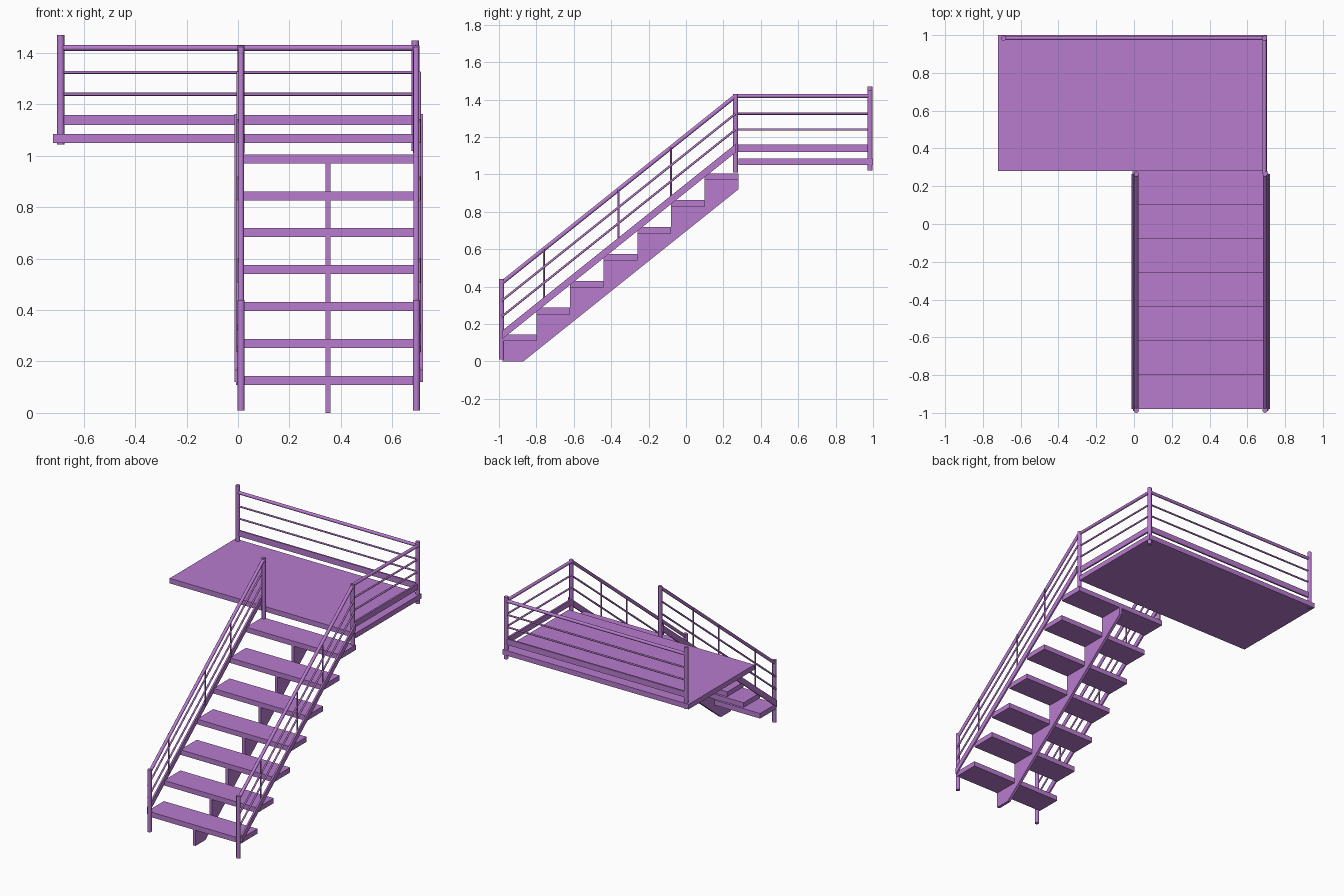
import bpy, bmesh
from mathutils import Vector

if "Cube" in bpy.data.objects:
    bpy.data.objects.remove(bpy.data.objects["Cube"])

mat = bpy.data.materials.new("purple")
mat.diffuse_color = (0.48, 0.2, 0.62, 1)
mat.use_nodes = True
mat.node_tree.nodes["Principled BSDF"].inputs["Base Color"].default_value = mat.diffuse_color


def finish(name, bm):
    bmesh.ops.recalc_face_normals(bm, faces=bm.faces)
    me = bpy.data.meshes.new(name)
    bm.to_mesh(me)
    bm.free()
    me.materials.append(mat)
    ob = bpy.data.objects.new(name, me)
    bpy.context.collection.objects.link(ob)
    return ob


def prism(name, yz, x0, x1):
    """Extrude a y/z outline along x."""
    bm = bmesh.new()
    face = bm.faces.new([bm.verts.new((x0, y, z)) for y, z in yz])
    ext = bmesh.ops.extrude_face_region(bm, geom=[face])
    verts = [v for v in ext["geom"] if isinstance(v, bmesh.types.BMVert)]
    bmesh.ops.translate(bm, verts=verts, vec=(x1 - x0, 0, 0))
    return finish(name, bm)


def box(name, x0, x1, y0, y1, z0, z1):
    return prism(name, [(y0, z0), (y1, z0), (y1, z1), (y0, z1)], x0, x1)


def rod(name, a, b, r, sides=12):
    """Round bar between two points."""
    a, b = Vector(a), Vector(b)
    bm = bmesh.new()
    bmesh.ops.create_cone(bm, cap_ends=True, segments=sides, radius1=r,
                          radius2=r, depth=(b - a).length)
    bm.transform((b - a).to_track_quat('Z', 'Y').to_matrix().to_4x4())
    bmesh.ops.translate(bm, verts=bm.verts, vec=(a + b) / 2)
    for f in bm.faces:
        f.smooth = len(f.verts) == 4
    for e in bm.edges:
        e.smooth = all(len(f.verts) == 4 for f in e.link_faces)
    return finish(name, bm)


STEPS, RUN, RISE, THICK = 7, 0.18, 0.1437, 0.035
Y0, YA, YB = -0.98, -0.986, 0.265      # stair front, lower post, upper post
TOP, BARS, BOARD = 1.42, (1.325, 1.24), 1.14


def slope(y, z_top):
    """Height on the stair slope of a line that reaches z_top at the upper post."""
    return z_top + (y - YB) * 0.8


# treads and the sawtooth beam that carries them
saw = [(-0.87, 0), (Y0, 0)]
for i in range(STEPS):
    y, z = Y0 + i * RUN, (i + 1) * RISE
    box(f"tread_{i + 1}", -0.008, 0.708, y, y + RUN, z - THICK, z)
    saw += [(y, z - THICK), (y + RUN, z - THICK)]
saw.append((Y0 + STEPS * RUN, 0.92))
prism("centre_beam", saw, 0.34, 0.36)

# landing
box("landing", -0.72, 0.705, 0.28, 1.0, 1.05, 1.085)

# sloping railings on both sides of the stair
for side, mid, out in (("left", 0.012, -1), ("right", 0.694, 1)):
    rod(f"{side}_lower_post", (mid, YA, 0.01), (mid, YA, 0.44), 0.014)
    rod(f"{side}_upper_post", (mid, YB, 1.01), (mid, YB, 1.43), 0.013)
    rod(f"{side}_handrail", (mid, YA, slope(YA, TOP)), (mid, YB, TOP), 0.011)
    xb = mid + out * 0.012
    for n, z in enumerate(BARS):
        rod(f"{side}_bar_{n}", (xb, YA, slope(YA, z)), (xb, YB, z), 0.006, 8)
    for n, y in enumerate((-0.76, -0.36, -0.08)):
        rod(f"{side}_baluster_{n}", (xb, y, slope(y, BOARD)),
            (xb, y, slope(y, TOP)), 0.005, 8)
    lo, hi = slope(Y0, BOARD), BOARD
    xs = sorted((mid + out * 0.014, mid + out * 0.025))
    prism(f"{side}_side_board", [(Y0, lo - 0.023), (YB, hi - 0.023),
                                 (YB, hi + 0.023), (Y0, lo + 0.023)], *xs)

# landing posts
YR, XC = 0.984, 0.69
rod("corner_post", (XC, YR, 1.02), (XC, YR, 1.45), 0.014)
rod("far_post", (-0.69, YR, 1.045), (-0.69, YR, 1.47), 0.014)

# level railings along the back and right edges of the landing
for name, a, b in (("back", (-0.69, YR), (XC, YR)),
                   ("right", (XC, YB), (XC, YR))):
    rod(f"landing_{name}_handrail", (*a, TOP), (*b, TOP), 0.011)
    for n, z in enumerate(BARS):
        rod(f"landing_{name}_bar_{n}", (*a, z), (*b, z), 0.006, 8)
box("landing_back_board", -0.69, XC, YR - 0.006, YR + 0.006, 1.12, 1.16)
box("landing_right_board", XC - 0.006, XC + 0.006, YB, YR, 1.12, 1.16)
